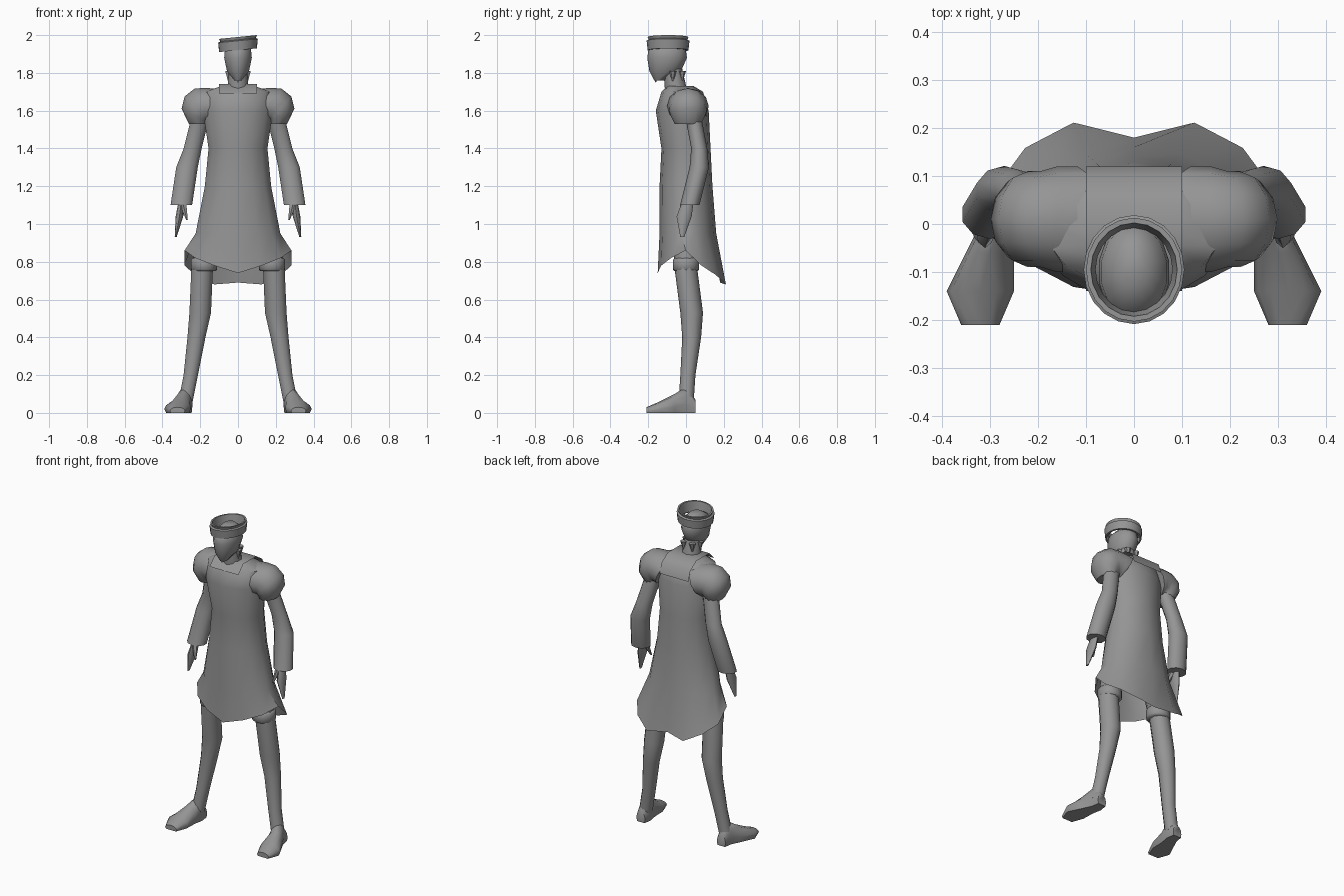
import bpy
import bmesh
import math
from mathutils import Vector

if "Cube" in bpy.data.objects:
    bpy.data.objects.remove(bpy.data.objects["Cube"])

shade = .3
colour = (shade, shade, shade, 1)
grey = bpy.data.materials.new("plain_grey")
grey.use_nodes = True
grey.diffuse_color = colour
grey.node_tree.nodes["Principled BSDF"].inputs["Base Color"].default_value = colour


def oval(centre, across, along, sides):
    """Ring of points around a centre, spanned by two half-axes."""
    centre, across, along = Vector(centre), Vector(across), Vector(along)
    turns = [math.tau * step / sides for step in range(sides)]
    return [centre + across * math.sin(turn) - along * math.cos(turn) for turn in turns]


def loft(name, rings, capped=True, mirrored=False, closed=True):
    """Skin a row of equal rings, optionally capping the ends and mirroring across x."""
    bm = bmesh.new()
    rows = [[bm.verts.new(point) for point in ring] for ring in rings]
    sides = len(rows[0])
    for lower, upper in zip(rows, rows[1:]):
        for this in range(sides if closed else sides - 1):
            following = (this + 1) % sides
            bm.faces.new((lower[this], lower[following], upper[following], upper[this]))
    if capped:
        bm.faces.new(rows[0])
        bm.faces.new(rows[-1])
    bmesh.ops.recalc_face_normals(bm, faces=bm.faces)
    mesh = bpy.data.meshes.new(name)
    bm.to_mesh(mesh)
    bm.free()
    mesh.materials.append(grey)
    part = bpy.data.objects.new(name, mesh)
    bpy.context.collection.objects.link(part)
    if mirrored:
        part.modifiers.new("other_side", "MIRROR")
    bpy.ops.object.select_all(action="DESELECT")
    part.select_set(True)
    bpy.context.view_layer.objects.active = part
    bpy.ops.object.shade_smooth_by_angle(angle=math.radians(50))


def limb(name, stations, width=1, depth=1, sides=10, tilt=0, capped=True, mirrored=True):
    """Loft level ovals through stations of x, y, z and radius."""
    rings = [oval((x, y, z), (width * radius, 0, tilt * radius), (0, depth * radius, 0), sides)
             for x, y, z, radius in stations]
    loft(name, rings, capped, mirrored)


# Tunic: ovals from the skirt to the neckline
def tunic_ring(z, half_width, front, back):
    return oval((0, (front + back) / 2, z), (half_width, 0, 0), (0, (back - front) / 2, 0), 14)


# Pointed hem: dips at the front, rises over the hips, falls and notches behind
hem = tunic_ring(0, .29, -.15, .23)
hem_heights = (.74, .78, .82, .86, .78, .73, .68, .69)
middle = len(hem) // 2
for index, point in enumerate(hem):
    point.z = hem_heights[min(index, len(hem) - index)]
hem[middle].y -= .05

body = [tunic_ring(*level) for level in (
    (.95, .23, -.14, .16), (1.2, .18, -.14, .14), (1.4, .16, -.13, .13),
    (1.6, .19, -.16, .12), (1.7, .18, -.13, .09), (1.73, .09, -.1, .04))]
loft("tunic", [hem] + body, capped=False)

# Square collar lying over the shoulders and upper back
collar_path = ((-.14, 1.69), (-.09, 1.74), (.04, 1.74), (.1, 1.7), (.12, 1.64))
loft("collar", [[(side * .1, y, z) for side in (-1, 0, 1)] for y, z in collar_path],
     capped=False, closed=False)

# Puffed sleeves: ovals fanned out around the armpit
puff = []
for degrees, reach, depth in ((-25, .2, .11), (0, .19, .11), (20, .2, .1),
                              (40, .19, .1), (60, .16, .09), (90, .1, .07)):
    turn = math.radians(degrees)
    half = Vector((math.sin(turn), 0, math.cos(turn))) * reach / 2
    armpit = Vector((.16, .01, 1.53))
    puff.append(oval(armpit + half, half, (0, depth, 0), 12))
loft("puff_sleeve", puff, mirrored=True)

# Arms in long sleeves, hands and thumbs
limb("arm", ((.2, .04, 1.56, .05), (.24, .07, 1.4, .05),
             (.27, .07, 1.3, .06), (.3, .02, 1.1, .06)), depth=.85)
limb("hand", ((.3, .01, 1.12, .03), (.31, -.01, 1.04, .04), (.33, -.02, .93, .01)),
     width=.5, sides=8)
limb("thumb", ((.29, -.01, 1.1, .02), (.27, -.04, 1.02, .005)), sides=6)

# Legs with rolled breeches cuffs above the knee
limb("leg", ((.15, 0, .95, .07), (.19, 0, .76, .06), (.2, .03, .53, .06),
             (.22, .03, .4, .05), (.25, .01, .2, .04), (.28, 0, .05, .04)))
cuff_profile = ((.75, .06), (.76, .07), (.81, .07), (.82, .06))
limb("breeches_cuff", [(.18, 0, z, radius) for z, radius in cuff_profile], sides=12)

# Feet: upright ovals from heel to toe, flattened at the sole
foot = []
for y, x, width, height in ((.05, .28, .03, .07), (0, .28, .04, .14), (-.06, .3, .05, .1),
                            (-.14, .32, .07, .06), (-.21, .32, .04, .03)):
    section = oval((x, y, height / 3), (width, 0, 0), (0, 0, height * 2 / 3), 12)
    for point in section:
        point.z = max(point.z, 0)
    foot.append(section)
loft("foot", foot, mirrored=True)

# Neck and head
limb("neck", ((0, -.05, 1.69, .06), (0, -.07, 1.82, .05)), mirrored=False)
limb("head", ((0, -.14, 1.76, .02), (0, -.11, 1.81, .06), (0, -.1, 1.88, .075),
              (0, -.1, 1.93, .07), (0, -.09, 1.97, .03)),
     depth=1.4, sides=14, mirrored=False)

# Open, tilted cap: wide band, then the rim and its inside wall
cap_profile = ((.09, 1.92), (.1, 1.92), (.105, 1.97), (.095, 1.975),
               (.1, 1.99), (.09, 1.99), (.08, 1.93))
limb("cap", [(0, -.095, z, radius) for radius, z in cap_profile],
     depth=1.08, sides=20, tilt=.1, capped=False, mirrored=False)

# Pointed tufts of hair at the chin, nape and ears
for place, x, y in (("chin", 0, -.16), ("nape", .03, -.02), ("ear", .05, -.07)):
    limb(place + "_tuft", ((x, y, 1.81, .02), (x, y, 1.75, .002)), sides=6, mirrored=x > 0)
